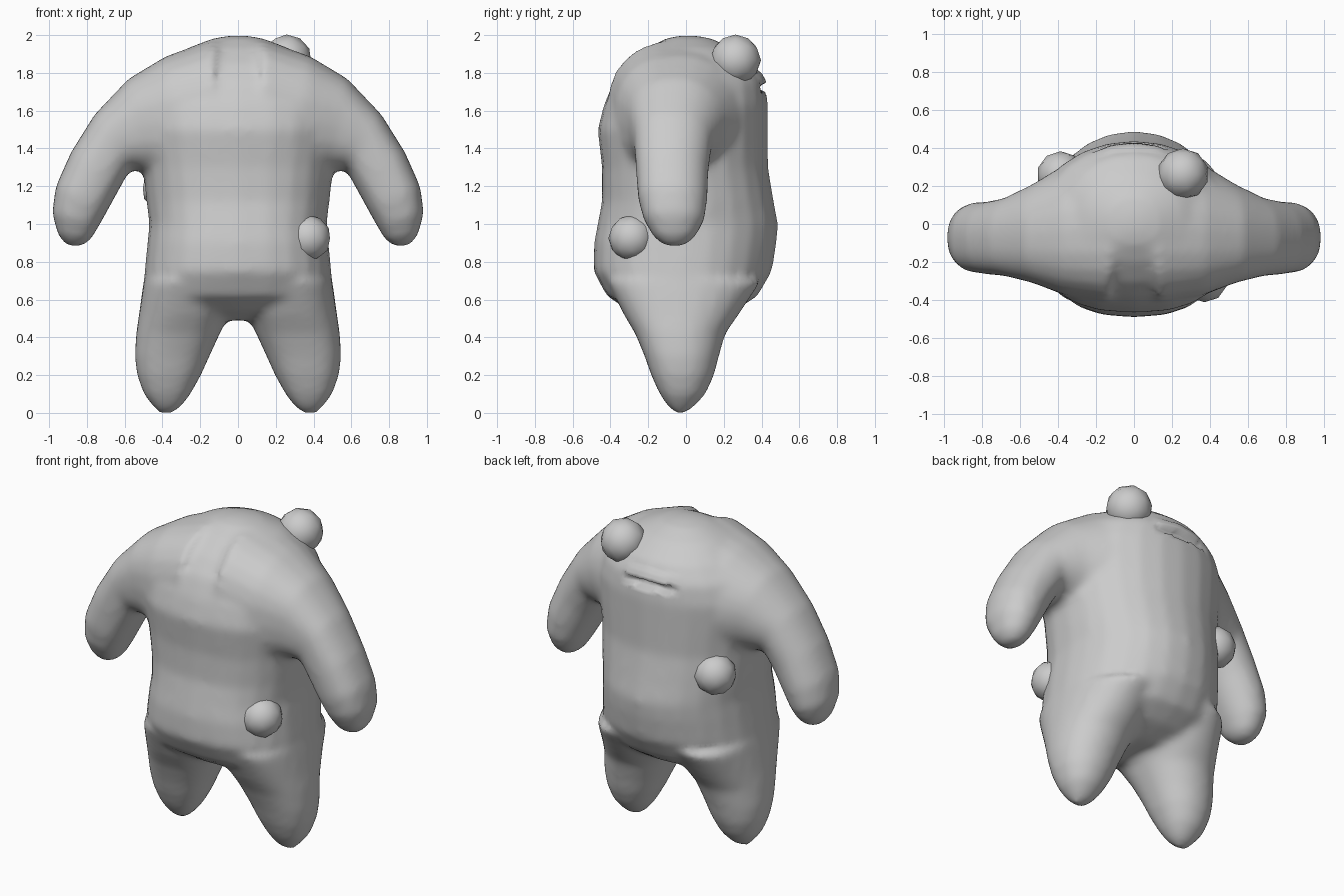
import bpy, bmesh
from math import sin, cos, pi

if "Cube" in bpy.data.objects:
    bpy.data.objects.remove(bpy.data.objects["Cube"])


def spow(v, e):
    return (1 if v >= 0 else -1) * abs(v) ** e


def loft(bm, stations, sign=1, n=24):
    """Skin rings; station = edge point (x0,z0), edge point (x1,z1), front y, back y."""
    rings = []
    for x0, z0, x1, z1, y0, y1 in stations:
        ring = []
        for i in range(n):
            a = 2 * pi * i / n
            e = 2 / 2.5 if sin(a) < 0 else 2 / 2.05
            k = spow(cos(a), e)
            x = (x0 + x1) / 2 + (x1 - x0) / 2 * k
            z = (z0 + z1) / 2 + (z1 - z0) / 2 * k
            y = (y0 + y1) / 2 + (y1 - y0) / 2 * spow(sin(a), e)
            ring.append(bm.verts.new((sign * x, y, z)))
        rings.append(ring)
    faces = [bm.faces.new(rings[0]), bm.faces.new(rings[-1])]
    for r, s in zip(rings, rings[1:]):
        for i in range(n):
            j = (i + 1) % n
            faces.append(bm.faces.new((r[i], r[j], s[j], s[i])))
    bmesh.ops.recalc_face_normals(bm, faces=faces)


# Torso: z, half width, front y, back y
torso = [(.49, .25, -.16, .12), (.54, .40, -.30, .26), (.62, .50, -.42, .38),
         (.75, .495, -.49, .455), (.9, .48, -.487, .48), (1.0, .47, -.468, .488),
         (1.12, .485, -.445, .465), (1.3, .505, -.445, .435), (1.5, .53, -.468, .435),
         (1.63, .53, -.435, .435), (1.75, .48, -.385, .42), (1.85, .38, -.305, .36),
         (1.93, .27, -.205, .25), (1.98, .14, -.11, .14), (1.997, .05, -.04, .06)]
# Leg: z, inner x, outer x, front y, back y
leg = [(.7, .02, .5, -.42, .4), (.52, .05, .525, -.33, .28), (.42, .095, .54, -.27, .21),
       (.3, .15, .548, -.22, .175), (.2, .195, .535, -.185, .15), (.1, .25, .50, -.14, .105),
       (.04, .295, .455, -.10, .05), (0, .34, .42, -.06, 0)]
# Arm: upper edge, lower edge, front y, back y
arm = [(.12, 1.98, .15, 1.2, -.42, .40), (.38, 1.89, .32, 1.2, -.38, .32),
       (.58, 1.77, .48, 1.27, -.31, .21), (.76, 1.58, .57, 1.29, -.275, .14),
       (.885, 1.38, .63, 1.18, -.265, .12), (.965, 1.2, .685, 1.08, -.255, .115),
       (.985, 1.06, .735, .99, -.225, .10), (.955, .945, .78, .915, -.17, .05),
       (.91, .885, .83, .88, -.11, -.01)]

bm = bmesh.new()
loft(bm, [(-w, z, w, z, f, b) for z, w, f, b in torso])
for s in (1, -1):
    loft(bm, [(i, z, o, z, f, b) for z, i, o, f, b in leg], s)
    loft(bm, arm, s)
me = bpy.data.meshes.new("body_rough")
bm.to_mesh(me)
bm.free()

# Fuse limbs and torso into one soft skin
body = bpy.data.objects.new("body", me)
bpy.context.collection.objects.link(body)
rem = body.modifiers.new("fuse", 'REMESH')
rem.mode = 'VOXEL'
rem.voxel_size = 0.022
sm = body.modifiers.new("soften", 'SMOOTH')
sm.factor = 0.5
sm.iterations = 10
dg = bpy.context.evaluated_depsgraph_get()
fused = bpy.data.meshes.new_from_object(body.evaluated_get(dg))
body.modifiers.clear()
body.data = fused
fused.name = "body"

# Shallow fold across the upper back
for v in fused.vertices:
    x, y, z = v.co
    if y > .25 and abs(x + .02) < .2:
        fade = 1 - (abs(x + .02) / .2) ** 2
        if 1.7 < z < 1.745:
            v.co.y -= .035 * fade
        elif 1.745 <= z < 1.8:
            v.co.y += .012 * fade
fused.shade_smooth()

# Small round knobs
for name, loc, r in (("shoulder_knob", (.257, .262, 1.868), .135),
                     ("hip_knob", (.37, -.288, .925), .123),
                     ("back_knob", (-.385, .257, 1.19), .125)):
    bpy.ops.mesh.primitive_ico_sphere_add(subdivisions=2, radius=r, location=loc)
    knob = bpy.context.object
    knob.name = name
    knob.data.shade_smooth()
